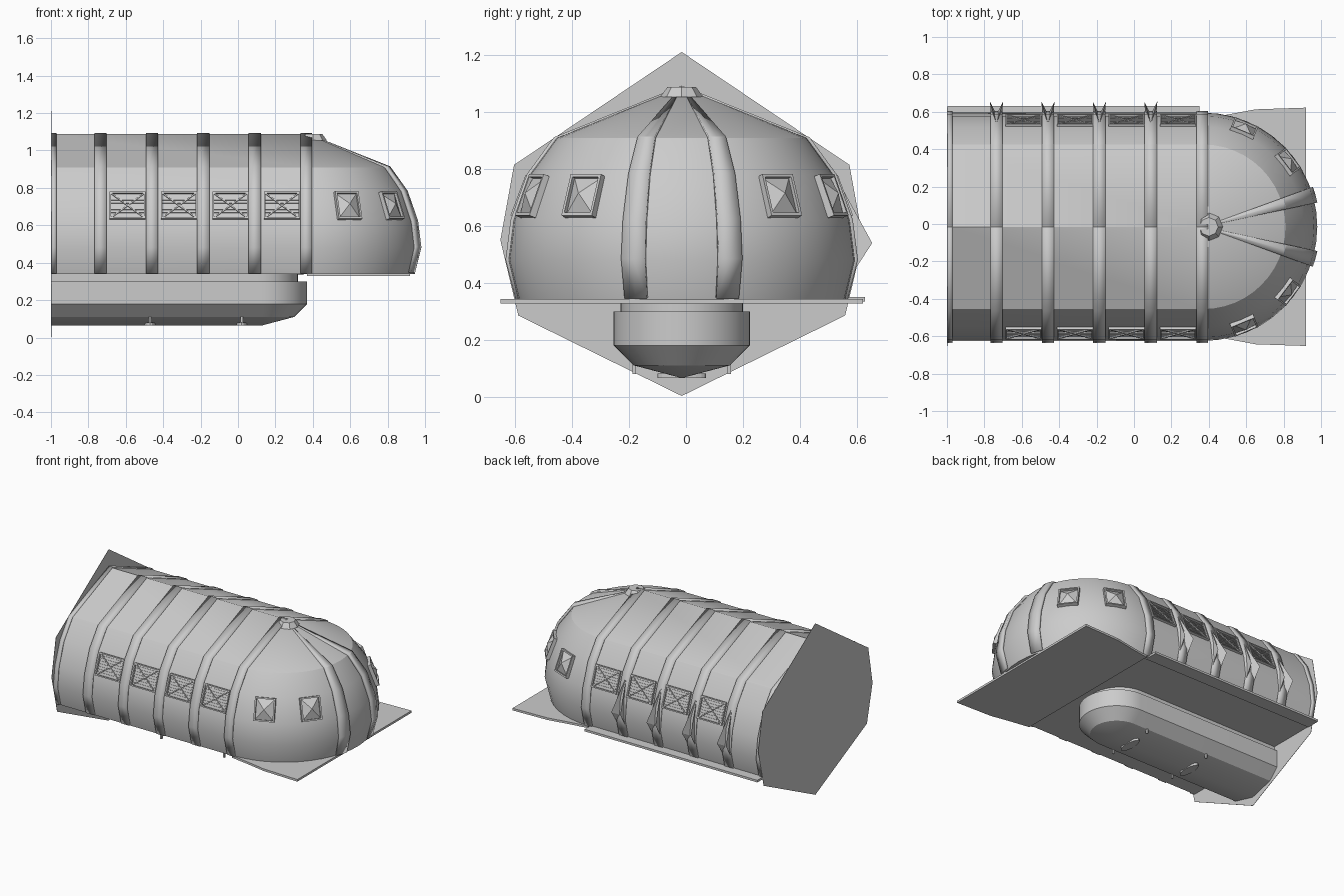
import bpy, bmesh, math
from mathutils import Matrix, Vector

cube = bpy.data.objects.get("Cube")
if cube:
    bpy.data.objects.remove(cube, do_unlink=True)

Y0 = -0.015          # centreline of the hull
NOSE = 0.37          # centre of the rounded nose
BACK = -0.998

grey = bpy.data.materials.new("plain_grey")
grey.use_nodes = True
grey.diffuse_color = (0.6, 0.6, 0.6, 1)
grey.node_tree.nodes["Principled BSDF"].inputs["Base Color"].default_value = (0.6, 0.6, 0.6, 1)


def finish(name, bm, thickness=0, smooth=False, recalc=True):
    if recalc:
        bmesh.ops.recalc_face_normals(bm, faces=bm.faces)
    mesh = bpy.data.meshes.new(name)
    bm.to_mesh(mesh)
    bm.free()
    mesh.materials.append(grey)
    ob = bpy.data.objects.new(name, mesh)
    ob.location.y = Y0
    bpy.context.collection.objects.link(ob)
    if thickness:
        mod = ob.modifiers.new("thickness", "SOLIDIFY")
        mod.thickness = thickness
        mod.offset = -1
    if smooth:
        bpy.ops.object.select_all(action="DESELECT")
        ob.select_set(True)
        bpy.context.view_layer.objects.active = ob
        bpy.ops.object.shade_smooth_by_angle(angle=math.radians(30))
    return ob


def sweep(name, profile, stations, thickness=0):
    """Skin a radius/height profile over (centre x, angle) stations."""
    bm = bmesh.new()
    rows = []
    for cx, deg in stations:
        a = math.radians(deg)
        rows.append([bm.verts.new((cx + r * math.cos(a), r * math.sin(a), z)) for r, z in profile])
    for p, q in zip(rows, rows[1:]):
        for i in range(len(profile) - 1):
            bm.faces.new((p[i], q[i], q[i + 1], p[i + 1]))
    bmesh.ops.remove_doubles(bm, verts=bm.verts, dist=0.0005)
    bmesh.ops.recalc_face_normals(bm, faces=bm.faces)
    # open patches must face away from the hull axis
    if sum(f.normal.z * f.calc_area() for f in bm.faces) < 0 and thickness:
        bmesh.ops.reverse_faces(bm, faces=bm.faces)
    return finish(name, bm, thickness, True, recalc=False)


def capsule(cx, steps=24):
    arc = [(cx, 90 - 180 * i / steps) for i in range(steps + 1)]
    return [(BACK, 90)] + arc + [(BACK, -90)]


def slab(name, outline, axis, low, high):
    """Extrude a closed outline along x (yz outline) or z (xy outline)."""
    bm = bmesh.new()
    point = (lambda a, b, t: (t, a, b)) if axis == "x" else (lambda a, b, t: (a, b, t))
    base = bm.faces.new([bm.verts.new(point(a, b, low)) for a, b in outline])
    ext = bmesh.ops.extrude_face_region(bm, geom=[base])
    move = Vector(point(0, 0, high - low))
    bmesh.ops.translate(bm, vec=move, verts=[v for v in ext["geom"] if isinstance(v, bmesh.types.BMVert)])
    return finish(name, bm)


def bar(bm, frame, centre, size, turn=0):
    m = frame @ Matrix.Translation(centre) @ Matrix.Rotation(turn, 4, "Z") @ Matrix.Diagonal((*size, 1))
    bmesh.ops.create_cube(bm, size=1, matrix=m)


def wall_frame(cx, deg):
    """Local frame on the sloping wall: x along, y up the wall, z outwards."""
    a = math.radians(deg)
    d, up = Vector((math.cos(a), math.sin(a), 0)), Vector((0, 0, 1))
    out, rise = d * 0.936 + up * 0.351, up * 0.936 - d * 0.351
    m = Matrix((rise.cross(out), rise, out)).transposed().to_4x4()
    m.translation = Vector((cx, 0, 0.703)) + d * 0.562
    return m


def border(bm, frame, w, h, t, depth):
    for s in (-1, 1):
        bar(bm, frame, (0, s * h / 2, 0), (w + t, t, depth))
        bar(bm, frame, (s * w / 2, 0, 0), (t, h, depth))


# Hull with rounded nose
side = [(0.575, 0.34), (0.61, 0.48), (0.592, 0.62), (0.535, 0.78), (0.44, 0.91)]
sweep("hull", [(0, 0.34)] + side + [(0, 1.088)], capsule(NOSE))

# Keel pod and the neck above it
pod = [(0, 0.3), (0.24, 0.3), (0.24, 0.18), (0.17, 0.11), (0, 0.065)]
sweep("keel_pod", pod, capsule(0.13))
sweep("keel_neck", [(0.215, 0.29), (0.215, 0.345)], capsule(0.105))

# Back plate
half = [(0.59, 0.815), (0.638, 0.55), (0.575, 0.285)]
slab("back_plate", [(0, 1.212)] + half + [(0, 0.002)] + [(-y, z) for y, z in reversed(half)],
     "x", -1, BACK)

# Floor under the nose and the ledge along the back
edge = [(0.37, 0.58), (0.5, 0.6), (0.65, 0.628), (0.92, 0.637)]
slab("nose_floor", edge + [(x, -y) for x, y in reversed(edge)], "z", 0.328, 0.343)
slab("side_ledge", [(BACK, 0.55), (0.35, 0.55), (0.35, 0.645), (BACK, 0.645)], "z", 0.335, 0.35)

# Ribs over the hull
rib_profile = [(r + 0.01, z + 0.002) for r, z in side] + [(0, 1.094)]
rib_x = [-0.735, -0.46, -0.185, 0.09]
for x0, x1 in [(BACK, -0.97)] + [(x - 0.033, x + 0.033) for x in rib_x] + [(0.335, 0.395)]:
    for s, tag in ((90, "back"), (-90, "front")):
        sweep("rib_" + tag, rib_profile, [(x0, s), (x1, s)], 0.015)

# Straps down the nose
strap_profile = [(r + 0.014, z + 0.005) for r, z in side] + [(0.05, 1.072)]
for s in (-1, 1):
    sweep("nose_strap", strap_profile, [(NOSE, s * a) for a in (12, 16, 20)], 0.018)

# Cap where the straps meet
bm = bmesh.new()
bmesh.ops.create_cone(bm, cap_ends=True, segments=8, radius1=0.075, radius2=0.05, depth=0.035,
                      matrix=Matrix.Translation((0.4, 0, 1.072)))
finish("strap_cap", bm)

# Louvred side windows with crossed braces
W, H = 0.185, 0.145
for x in (-0.59, -0.315, -0.04, 0.235):
    for deg in (90, -90):
        bm = bmesh.new()
        f = wall_frame(x, deg)
        border(bm, f, W, H, 0.008, 0.03)
        for i in range(7):
            bar(bm, f, (0, H * (i - 3) / 8, 0.004), (W, 0.008, 0.006))
        for s in (-1, 1):
            bar(bm, f, (0, 0, 0.01), (math.hypot(W, H), 0.007, 0.007), s * math.atan2(H, W))
        finish("side_window", bm)

# Pyramid windows on the nose
for deg in (-67.5, -37.5, 37.5, 67.5):
    bm = bmesh.new()
    f = wall_frame(NOSE, deg)
    border(bm, f, 0.125, 0.145, 0.01, 0.04)
    m = f @ Matrix.Translation((0, 0, 0.02)) @ Matrix.Diagonal((0.125, 0.145, 1, 1))
    bmesh.ops.create_cone(bm, cap_ends=True, segments=4, radius1=math.sqrt(0.5), radius2=0, depth=0.035,
                          matrix=m @ Matrix.Rotation(math.pi / 4, 4, "Z"))
    finish("nose_window", bm)

# Forked buttress fins on the back wall
for x in rib_x:
    bm = bmesh.new()
    top, core = (bm.verts.new(p) for p in ((x, 0.55, 0.76), (x, 0.6, 0.5)))
    for s in (-1, 1):
        tip = bm.verts.new((x + s * 0.035, 0.67, 0.54))
        foot = bm.verts.new((x + s * 0.03, 0.605, 0.44))
        bm.faces.new((top, tip, core))
        bm.faces.new((core, tip, foot))
        bm.faces.new((top, foot, tip))
    finish("buttress_fin", bm)

# Skid pads and pegs under the keel
for x in (-0.47, 0.02):
    bm = bmesh.new()
    m = Matrix.Translation((x, 0, 0.073)) @ Matrix.Diagonal((0.03, 0.085, 1, 1))
    bmesh.ops.create_cone(bm, cap_ends=True, segments=20, radius1=1, radius2=1, depth=0.016, matrix=m)
    for s in (-1, 1):
        bar(bm, Matrix(), (x, s * 0.167, 0.1), (0.012, 0.012, 0.04))
    finish("skid_pad", bm)
